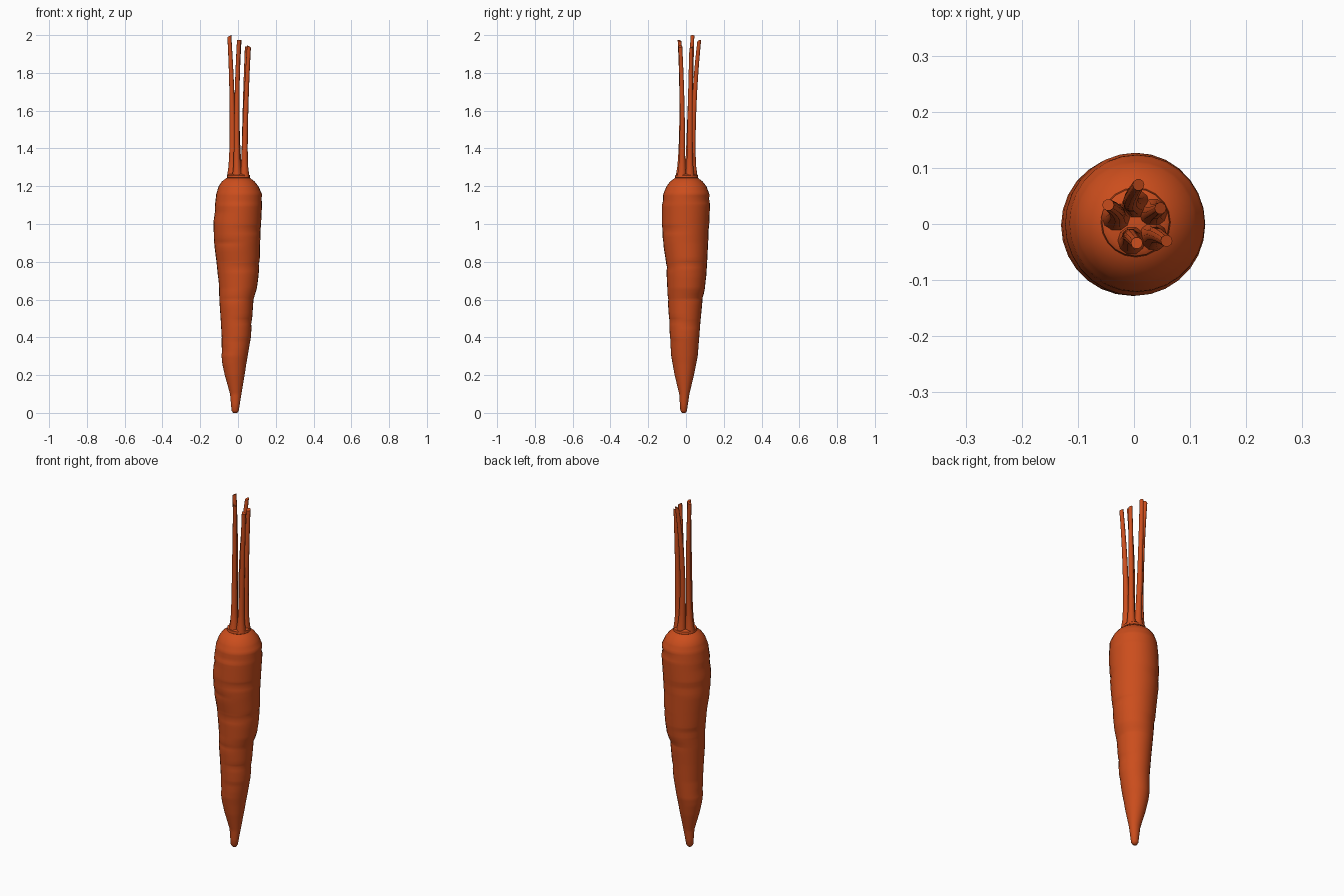
import bpy, bmesh, math
from mathutils import Vector

if "Cube" in bpy.data.objects:
    bpy.data.objects.remove(bpy.data.objects["Cube"])

mat = bpy.data.materials.new("carrot_orange")
mat.diffuse_color = (0.6, 0.075, 0.012, 1)
mat.use_nodes = True
mat.node_tree.nodes["Principled BSDF"].inputs["Base Color"].default_value = mat.diffuse_color


def loft(name, rings, angle):
    """Skin a list of point rings and cap both ends."""
    bm = bmesh.new()
    loops = [[bm.verts.new(p) for p in ring] for ring in rings]
    n = len(loops[0])
    for a, b in zip(loops, loops[1:]):
        for i in range(n):
            j = (i + 1) % n
            bm.faces.new((a[i], a[j], b[j], b[i]))
    bm.faces.new(loops[0][::-1])
    bm.faces.new(loops[-1])
    bmesh.ops.recalc_face_normals(bm, faces=bm.faces)
    mesh = bpy.data.meshes.new(name)
    bm.to_mesh(mesh)
    bm.free()
    mesh.materials.append(mat)
    ob = bpy.data.objects.new(name, mesh)
    bpy.context.collection.objects.link(ob)
    bpy.ops.object.select_all(action='DESELECT')
    ob.select_set(True)
    bpy.context.view_layer.objects.active = ob
    bpy.ops.object.shade_smooth_by_angle(angle=math.radians(angle))
    return ob


def sample(table, z):
    """Linear interpolation of table rows keyed by their first value."""
    for a, b in zip(table, table[1:]):
        if z <= b[0]:
            t = (z - a[0]) / (b[0] - a[0])
            return [p + (q - p) * t for p, q in zip(a[1:], b[1:])]
    return table[-1][1:]


# Root: z, then left/right extent in x and front/back extent in y
outline = [
    (0.0, -.026, -.004, -.022, -.002), (0.012, -.034, .004, -.030, .005),
    (0.1, -.042, .018, -.036, .018), (0.2, -.070, .035, -.060, .042),
    (0.26, -.083, .044, -.071, .054), (0.3, -.087, .051, -.078, .062),
    (0.4, -.086, .068, -.085, .070), (0.5, -.092, .075, -.090, .078),
    (0.6, -.099, .082, -.097, .088), (0.66, -.100, .100, -.099, .100),
    (0.72, -.106, .108, -.102, .107), (0.8, -.114, .115, -.106, .112),
    (0.9, -.127, .117, -.122, .117), (1.0, -.130, .122, -.128, .123),
    (1.1, -.122, .127, -.128, .127), (1.16, -.115, .126, -.120, .123),
    (1.2, -.102, .108, -.103, .108), (1.225, -.086, .088, -.084, .088),
    (1.243, -.062, .064, -.060, .064), (1.25, -.040, .042, -.038, .042)]
# Shallow creases: height, facing angle in degrees
creases = [(.33, 200), (.38, 290), (.47, 20), (.49, 310), (.60, 250), (.61, 60),
           (.70, 140), (.77, 280), (.79, 10), (.90, 235), (.97, 310), (.96, 120),
           (1.06, 200), (1.12, 275), (1.13, 50)]

zs = sorted({r[0] for r in outline} | {round(.05 + .02 * i, 3) for i in range(58)})
rings = []
for z in zs:
    x0, x1, y0, y1 = sample(outline, z)
    ring = []
    for i in range(28):
        a = math.tau * i / 28
        s = 1.0
        for cz, deg in creases:
            face = max(0, math.cos(a - math.radians(deg)))
            s -= .045 * face ** 3 * math.exp(-((z - cz) / .012) ** 2)
        ring.append(((x0 + x1) / 2 + (x1 - x0) / 2 * s * math.cos(a),
                     (y0 + y1) / 2 + (y1 - y0) / 2 * s * math.sin(a), z))
    rings.append(ring)
loft("carrot_root", rings, 60)

# Collar where the stalks meet the root
collar = [(1.235, .05), (1.245, .062), (1.258, .060), (1.265, .050)]
loft("stalk_collar", [[(.003 + r * math.cos(math.tau * i / 20),
                        .003 + r * math.sin(math.tau * i / 20), z) for i in range(20)]
                      for z, r in collar], 40)

# Cut stalks: base, middle and tip centres
stalks = [
    ((-.032, .012), (-.031, .022), (-.046, .034), 1.995),
    ((.004, .036), (-.006, .042), (.008, .070), 1.97),
    ((.034, .020), (.038, .022), (.047, .028), 1.935),
    ((.034, -.022), (.041, -.020), (.058, -.030), 1.94),
    ((-.004, -.030), (-.006, -.022), (.005, -.034), 1.97)]
for k, (base, mid, tip, top) in enumerate(stalks):
    b, m, e = Vector(base), Vector(mid), Vector(tip)
    rings = []
    for i in range(15):
        t = i / 14
        # Quadratic curve through base, middle and tip
        c = b * (1 - t) * (1 - 2 * t) + m * 4 * t * (1 - t) + e * t * (2 * t - 1)
        r = .0105 + .006 * (1 - t) + .010 * math.exp(-t * 14)
        z = 1.25 + (top - 1.25) * t
        tilt = .5 if i == 14 else 0    # slanted cut at the tip
        rings.append([(c.x + r * math.cos(a), c.y + r * math.sin(a),
                       z + tilt * r * math.cos(a - k))
                      for a in (math.tau * j / 10 for j in range(10))])
    loft(f"stalk_{k + 1}", rings, 45)
